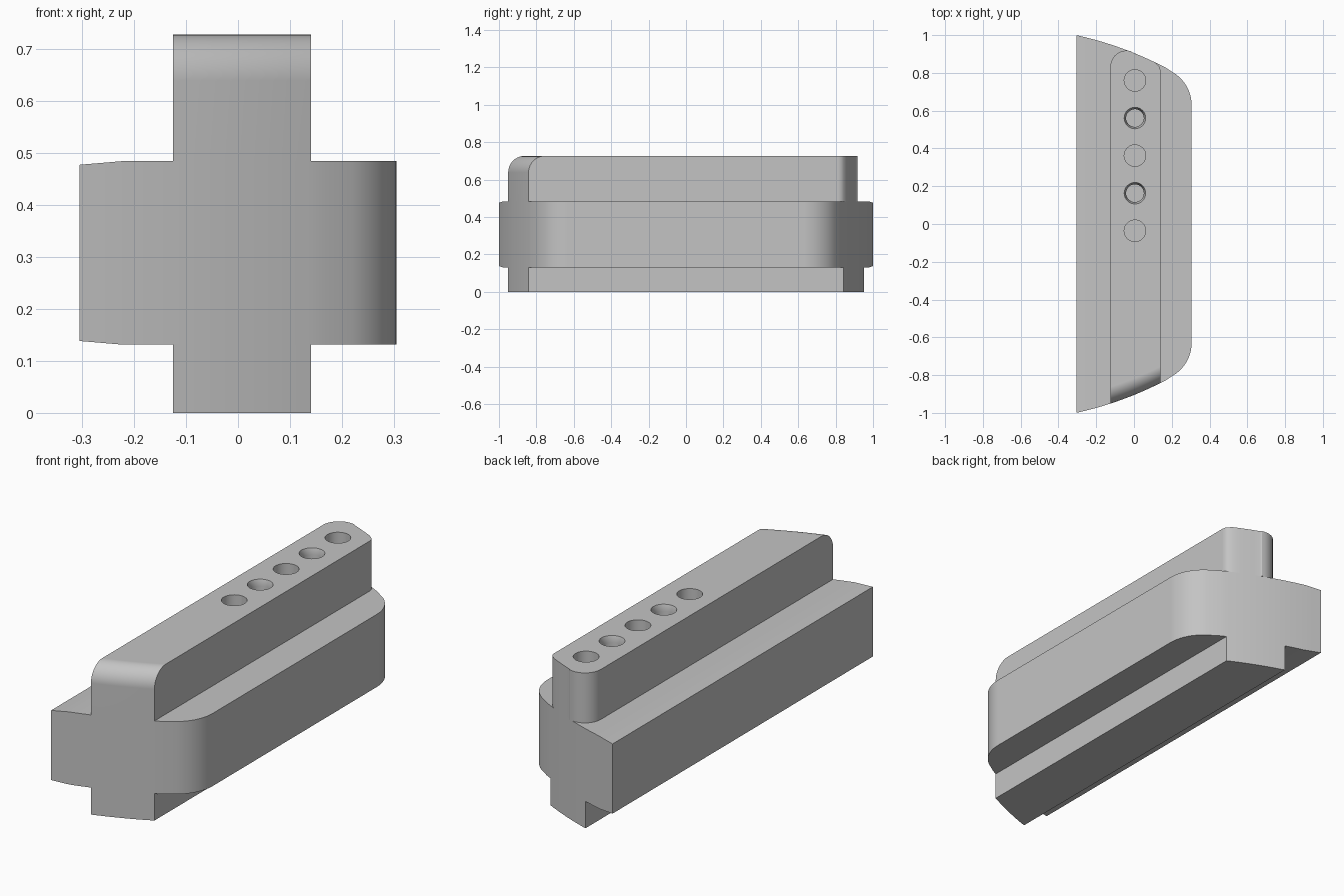
import bpy
import bmesh
from math import sin, cos, radians, sqrt, pi

if "Cube" in bpy.data.objects:
    bpy.data.objects.remove(bpy.data.objects["Cube"])

grey = bpy.data.materials.new("plain grey")
grey.use_nodes = True
grey.diffuse_color = (0.55, 0.55, 0.55, 1)
grey.node_tree.nodes["Principled BSDF"].inputs["Base Color"].default_value = (0.55, 0.55, 0.55, 1)

LEFT, RIGHT = -0.125, 0.14      # rail sides
LOW, HIGH, TOP = 0.131, 0.484, 0.727
EDGE = 0.305                    # body half width


def end_y(x):
    """Half length of the bowed ends at x."""
    return sqrt(1.9 ** 2 - (x + 0.713) ** 2) - 0.856


def span(a, b, n):
    return [a + (b - a) * i / n for i in range(n + 1)]


def arc(cx, cy, r, a, b, n):
    return [(cx + r * cos(radians(t)), cy + r * sin(radians(t))) for t in span(a, b, n)]


def loft(name, rings):
    """Skin a list of equal rings and cap both ends."""
    bm = bmesh.new()
    loops = [[bm.verts.new(p) for p in ring] for ring in rings]
    for a, b in zip(loops, loops[1:]):
        for i in range(len(a)):
            j = (i + 1) % len(a)
            bm.faces.new((a[i], a[j], b[j], b[i]))
    bm.faces.new(loops[0])
    bm.faces.new(loops[-1])
    bmesh.ops.recalc_face_normals(bm, faces=bm.faces)
    mesh = bpy.data.meshes.new(name)
    bm.to_mesh(mesh)
    bm.free()
    mesh.materials.append(grey)
    obj = bpy.data.objects.new(name, mesh)
    bpy.context.collection.objects.link(obj)
    return obj


def activate(obj):
    bpy.ops.object.select_all(action="DESELECT")
    obj.select_set(True)
    bpy.context.view_layer.objects.active = obj


def finish(obj):
    activate(obj)
    bpy.ops.object.shade_smooth_by_angle(angle=radians(30))
    obj.modifiers.new("even shading", "WEIGHTED_NORMAL").keep_sharp = True


def slice_ring(x, y, low, high):
    return [(x, -y, low), (x, y, low), (x, y, high), (x, -y, high)]


# Wide body, slightly thinner at its -x edge
rail_xs = span(LEFT, RIGHT, 8)
xs = [-EDGE, -0.26, -0.22, -0.17] + rail_xs + [0.17]
outline = [(x, end_y(x)) for x in xs] + arc(EDGE - 0.2, 0.63, 0.2, 61, 0, 10)
rings = []
for x, y in outline:
    droop = max(0, -0.22 - x) * 0.085
    rings.append(slice_ring(x, y, LOW + droop, HIGH - droop))
finish(loft("body", rings))

# Lower rail
finish(loft("lower_rail", [slice_ring(x, end_y(x), 0, LOW) for x in rail_xs]))

# Upper rail: rounded back corners, rolled front top edge
back = [(RIGHT, 0.812), (0.136, 0.83), (0.127, 0.842), (0.11, end_y(0.11))]
back += [(x, end_y(x)) for x in span(0.08, -0.01, 3)]
back += arc(LEFT + 0.085, 0.833, 0.085, 73, 180, 10)
ROLL = 0.088
levels = [(HIGH, 0)]
levels += [(TOP - ROLL + ROLL * sin(t), ROLL * (1 - cos(t))) for t in span(0, pi / 2, 10)]
rings = []
for z, inset in levels:
    front = [(x, -end_y(x) + inset, z) for x in rail_xs]
    rings.append(front + [(x, y, z) for x, y in back])
upper_rail = loft("upper_rail", rings)

# Row of round sockets, every second one with a tapered mouth
plain = [(TOP + 0.05, 0.057), (TOP - 0.2, 0.057)]
tapered = [(TOP + 0.05, 0.057), (TOP, 0.057), (TOP - 0.03, 0.047), (TOP - 0.2, 0.047)]
for i in range(5):
    y = 0.76 - 0.199 * i
    profile = tapered if i % 2 else plain
    cutter = loft("socket_cutter", [
        [(0.005 + r * cos(a), y + r * sin(a), z) for a in span(0, 2 * pi, 32)[:-1]]
        for z, r in profile])
    cutter.hide_render = True
    cut = upper_rail.modifiers.new("socket", "BOOLEAN")
    cut.operation = "DIFFERENCE"
    cut.solver = "EXACT"
    cut.object = cutter
    activate(upper_rail)
    bpy.ops.object.modifier_apply(modifier=cut.name)
    bpy.data.objects.remove(cutter)
finish(upper_rail)
